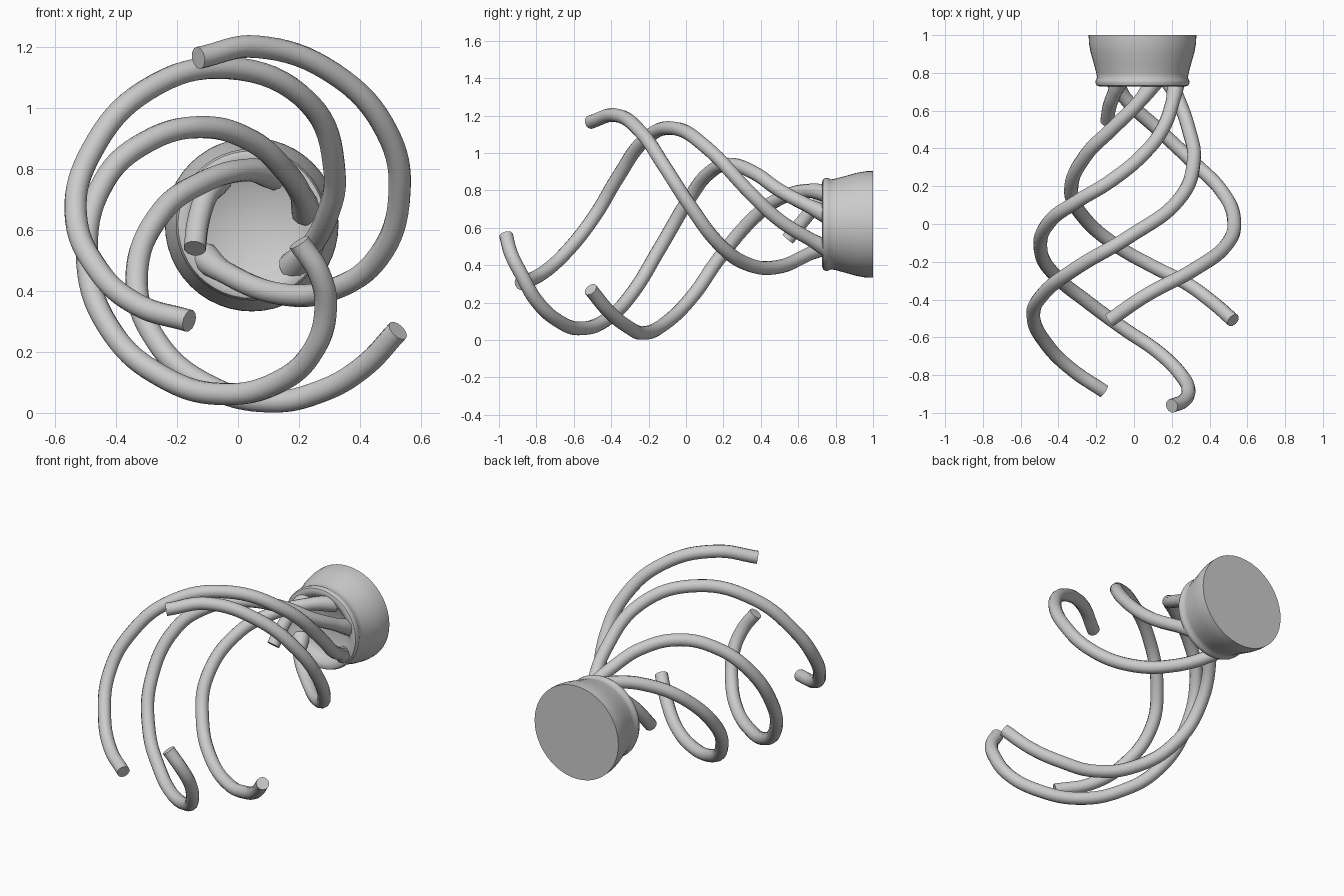
import bpy, bmesh, math

CX, CZ = 0.045, 0.618   # hub axis runs along y


def shade(obj):
    bpy.ops.object.select_all(action='DESELECT')
    obj.select_set(True)
    bpy.context.view_layer.objects.active = obj
    bpy.ops.object.shade_smooth_by_angle(angle=math.radians(45))


def lathe(name, profile, steps=48):
    """Spin (radius, y) points around the hub axis."""
    bm = bmesh.new()
    vs = [bm.verts.new((CX + r, y, CZ)) for r, y in profile]
    edges = [bm.edges.new(p) for p in zip(vs, vs[1:])]
    bmesh.ops.spin(bm, geom=vs + edges, cent=(CX, 0, CZ), axis=(0, 1, 0),
                   angle=2 * math.pi, steps=steps)
    bmesh.ops.remove_doubles(bm, verts=bm.verts, dist=1e-4)
    bmesh.ops.recalc_face_normals(bm, faces=bm.faces)
    me = bpy.data.meshes.new(name)
    bm.to_mesh(me)
    bm.free()
    obj = bpy.data.objects.new(name, me)
    bpy.context.collection.objects.link(obj)
    shade(obj)


def strand(name, pts):
    """Round tube through the points, slightly flared at the hub end (first point)."""
    cu = bpy.data.curves.new(name, 'CURVE')
    cu.dimensions = '3D'
    cu.bevel_depth = 0.037
    cu.bevel_resolution = 4
    cu.resolution_u = 8
    cu.use_fill_caps = True
    sp = cu.splines.new('BEZIER')
    sp.bezier_points.add(len(pts) - 1)
    for i, (bp, p) in enumerate(zip(sp.bezier_points, pts)):
        bp.co = p
        bp.handle_left_type = bp.handle_right_type = 'AUTO'
        bp.radius = 1.35 if i == 0 else 1.0
    obj = bpy.data.objects.new(name, cu)
    bpy.context.collection.objects.link(obj)
    bpy.ops.object.select_all(action='DESELECT')
    obj.select_set(True)
    bpy.context.view_layer.objects.active = obj
    bpy.ops.object.convert(target='MESH')
    shade(bpy.context.view_layer.objects.active)


# Cup-shaped base with a rolled rim and a shallow dish
lathe("base_cup", [
    (0, 1.0), (0.285, 1.0), (0.284, 0.96), (0.275, 0.91), (0.258, 0.85),
    (0.245, 0.80), (0.240, 0.775), (0.247, 0.762), (0.249, 0.748),
    (0.242, 0.733), (0.225, 0.727), (0.20, 0.735), (0.175, 0.76),
    (0.15, 0.78), (0, 0.785)])

# Five spiralling strands, hub end first
strand("strand_upper_right", [
    (-0.11, 0.77, 0.51), (-0.05, 0.67, 0.465), (0.14, 0.49, 0.39),
    (0.31, 0.33, 0.405), (0.46, 0.18, 0.51), (0.53, 0.02, 0.72),
    (0.49, -0.11, 0.92), (0.32, -0.24, 1.11), (0.06, -0.38, 1.202),
    (-0.13, -0.51, 1.165)])
strand("strand_upper_left", [
    (0.18, 0.77, 0.48), (0.23, 0.67, 0.535), (0.29, 0.50, 0.64),
    (0.317, 0.34, 0.79), (0.23, 0.12, 1.02), (-0.03, -0.07, 1.132),
    (-0.30, -0.23, 1.06), (-0.48, -0.37, 0.86), (-0.533, -0.49, 0.66),
    (-0.46, -0.64, 0.47), (-0.33, -0.77, 0.355), (-0.16, -0.885, 0.302)])
strand("strand_lower_left", [
    (0.225, 0.77, 0.66), (0.205, 0.65, 0.72), (0.15, 0.50, 0.80),
    (0.05, 0.37, 0.89), (-0.12, 0.23, 0.938), (-0.30, 0.12, 0.89),
    (-0.44, 0.02, 0.76), (-0.494, -0.14, 0.49), (-0.41, -0.28, 0.26),
    (-0.25, -0.41, 0.12), (-0.06, -0.55, 0.062), (0.13, -0.68, 0.10),
    (0.25, -0.80, 0.21), (0.288, -0.88, 0.35), (0.265, -0.935, 0.46),
    (0.20, -0.962, 0.56)])
strand("strand_lower_right", [
    (0.12, 0.77, 0.78), (0.03, 0.65, 0.797), (-0.12, 0.50, 0.755),
    (-0.25, 0.37, 0.66), (-0.333, 0.18, 0.44), (-0.27, 0.04, 0.24),
    (-0.10, -0.11, 0.09), (0.11, -0.23, 0.037), (0.27, -0.31, 0.07),
    (0.41, -0.41, 0.15), (0.525, -0.51, 0.27)])
strand("strand_short", [
    (-0.07, 0.77, 0.765), (-0.105, 0.69, 0.71), (-0.13, 0.62, 0.63),
    (-0.142, 0.545, 0.54)])
